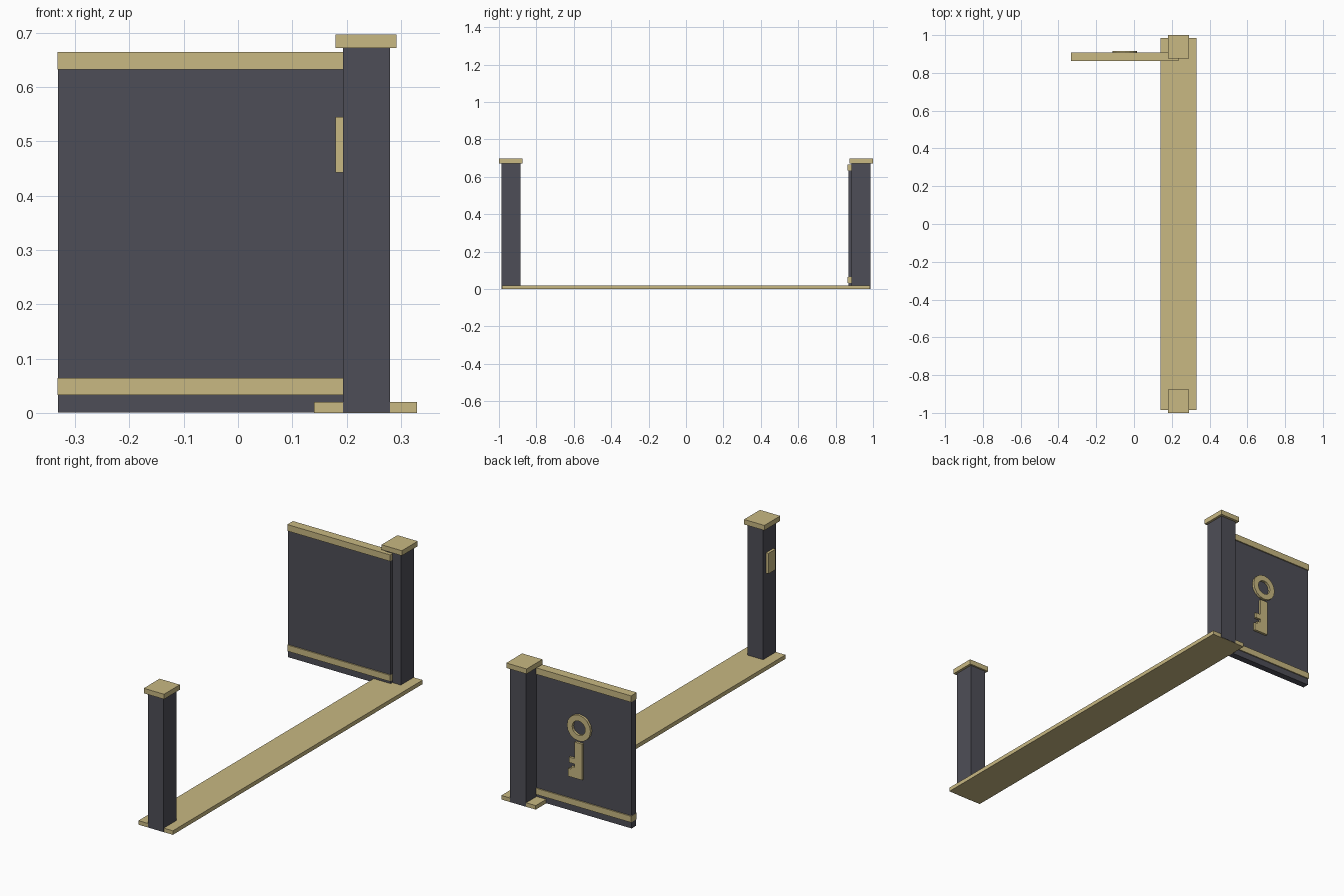
import bpy, bmesh, math

cube = bpy.data.objects.get("Cube")
if cube:
    bpy.data.objects.remove(cube, do_unlink=True)


def material(name, colour):
    mat = bpy.data.materials.new(name)
    mat.use_nodes = True
    mat.diffuse_color = colour
    mat.node_tree.nodes["Principled BSDF"].inputs["Base Color"].default_value = colour
    return mat


GOLD = material("pale gold", (0.578, 0.479, 0.223, 1))
DARK = material("dark slate", (0.076, 0.076, 0.095, 1))


def add_object(name, bm, mat):
    bmesh.ops.recalc_face_normals(bm, faces=bm.faces)
    mesh = bpy.data.meshes.new(name)
    bm.to_mesh(mesh)
    bm.free()
    mesh.materials.append(mat)
    obj = bpy.data.objects.new(name, mesh)
    bpy.context.scene.collection.objects.link(obj)
    return obj


def box(name, mat, xs, ys, zs):
    """Box spanning the given (min, max) range on each axis."""
    bm = bmesh.new()
    bmesh.ops.create_cube(bm, size=1)
    for v in bm.verts:
        for i, (lo, hi) in enumerate((xs, ys, zs)):
            v.co[i] = lo if v.co[i] < 0 else hi
    return add_object(name, bm, mat)


def extrude_y(bm, depth):
    """Thicken flat faces along +y."""
    result = bmesh.ops.extrude_face_region(bm, geom=bm.faces[:])
    verts = [g for g in result["geom"] if isinstance(g, bmesh.types.BMVert)]
    bmesh.ops.translate(bm, verts=verts, vec=(0, depth, 0))


# Threshold
box("threshold", GOLD, (0.14, 0.33), (-0.985, 0.985), (0, 0.02))

# Gate posts with square caps
for label, side in (("front", -1), ("back", 1)):
    post_y = sorted((side * 0.884, side * 0.987))
    cap_y = sorted((side * 0.875, side * 1.0))
    box(label + "_post", DARK, (0.193, 0.28), post_y, (0.001, 0.68))
    box(label + "_post_cap", GOLD, (0.18, 0.292), cap_y, (0.672, 0.697))

# Strike plate on the inner side of the front post
box("strike_plate", GOLD, (0.18, 0.2), (-0.964, -0.908), (0.443, 0.545))

# Open door leaf with two horizontal rails wrapped around it
box("door_panel", DARK, (-0.332, 0.234), (0.87, 0.903), (0.001, 0.66))
for label, bottom, top in (("upper", 0.633, 0.665), ("lower", 0.033, 0.064)):
    box(label + "_door_rail", GOLD, (-0.333, 0.235), (0.864, 0.909), (bottom, top))

# Key emblem on the back of the door: ring bow
KEY_X, KEY_Y, KEY_DEPTH = -0.048, 0.902, 0.013
SIDES = 16
bm = bmesh.new()
rings = []
for radius in (0.036, 0.065):
    rings.append([
        bm.verts.new((KEY_X + radius * math.cos(math.tau * i / SIDES), KEY_Y,
                      0.43 + radius * math.sin(math.tau * i / SIDES)))
        for i in range(SIDES)])
inner, outer = rings
for i in range(SIDES):
    j = (i + 1) % SIDES
    bm.faces.new((inner[i], outer[i], outer[j], inner[j]))
extrude_y(bm, KEY_DEPTH)
add_object("key_bow", bm, GOLD)

# Key emblem: shaft and teeth as one profile
profile = [(-0.067, 0.175), (0.01, 0.175), (0.01, 0.215), (-0.006, 0.215),
           (-0.006, 0.228), (-0.026, 0.228), (-0.026, 0.245), (0.004, 0.245),
           (0.004, 0.272), (-0.026, 0.272), (-0.026, 0.355), (-0.067, 0.355)]
bm = bmesh.new()
bm.faces.new([bm.verts.new((x, KEY_Y, z)) for x, z in profile])
extrude_y(bm, KEY_DEPTH)
add_object("key_shaft", bm, GOLD)
